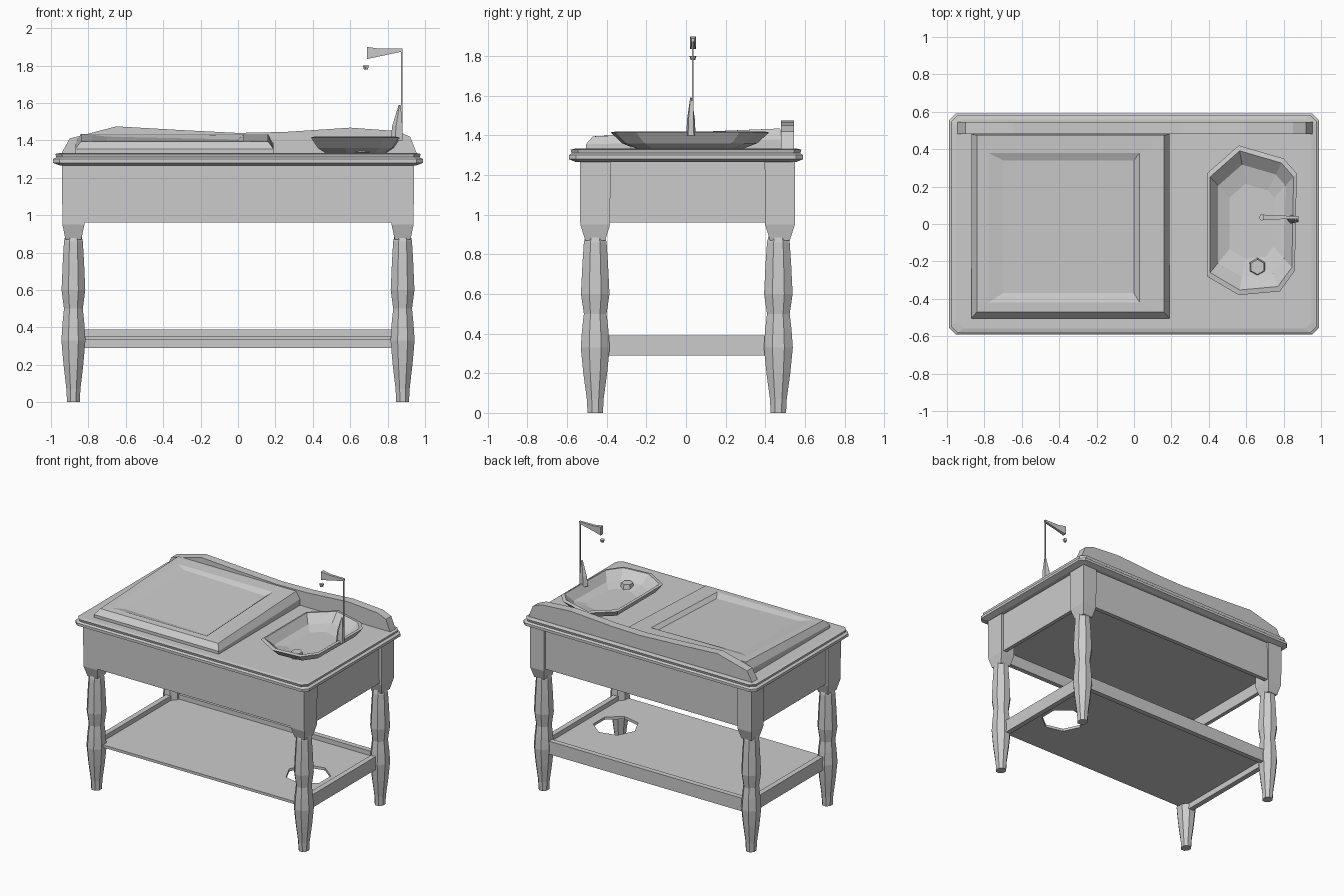
import bpy, bmesh, math

cube = bpy.data.objects.get("Cube")
if cube:
    bpy.data.objects.remove(cube, do_unlink=True)

grey = bpy.data.materials.new("plain grey")
grey.use_nodes = True
grey.diffuse_color = (0.6, 0.6, 0.6, 1)
grey.node_tree.nodes["Principled BSDF"].inputs["Base Color"].default_value = (0.6, 0.6, 0.6, 1)


def finish(name, bm):
    bmesh.ops.recalc_face_normals(bm, faces=bm.faces)
    mesh = bpy.data.meshes.new(name)
    bm.to_mesh(mesh)
    bm.free()
    mesh.materials.append(grey)
    obj = bpy.data.objects.new(name, mesh)
    bpy.context.collection.objects.link(obj)
    return obj


def loft(name, rings):
    """Skin a stack of equal-length point rings and cap both ends."""
    bm = bmesh.new()
    loops = [[bm.verts.new(p) for p in ring] for ring in rings]
    n = len(loops[0])
    for a, b in zip(loops, loops[1:]):
        for i in range(n):
            j = (i + 1) % n
            bm.faces.new((a[i], a[j], b[j], b[i]))
    bm.faces.new(loops[0][::-1])
    bm.faces.new(loops[-1])
    return finish(name, bm)


def rect(x0, x1, y0, y1, zf, zb=None, drop=0):
    """Rectangle ring, optionally higher at the back and dropped along x1."""
    zb = zf if zb is None else zb
    return [(x0, y0, zf), (x1, y0, zf - drop), (x1, y1, zb - drop), (x0, y1, zb)]


def box(name, x0, x1, y0, y1, z0, z1):
    return loft(name, [rect(x0, x1, y0, y1, z0), rect(x0, x1, y0, y1, z1)])


def disc(cx, cy, z, rx, ry, n=8):
    return [(cx + rx * math.cos((i + 0.5) * math.tau / n),
             cy + ry * math.sin((i + 0.5) * math.tau / n), z) for i in range(n)]


# Four turned legs with square upper blocks
LEG = [(0, 0.042), (0.07, 0.046), (0.2, 0.065), (0.33, 0.079), (0.42, 0.072), (0.5, 0.062),
       (0.6, 0.078), (0.75, 0.07), (0.86, 0.062), (0.92, 0.045)]
for side, sx in (("left", 1), ("right", -1)):
    for end, cy, cy_top in (("front", -0.458, -0.458), ("back", 0.466, 0.474)):
        cx = 0.88 * sx
        loft(f"{end}_{side}_leg", [disc(cx, cy, z, r * 0.88, r) for z, r in LEG])
        loft(f"{end}_{side}_leg_block",
             [rect(cx - w, cx + w, cy_top - d, cy_top + d, z)
              for z, w, d in ((0.87, 0.042, 0.05), (0.95, 0.059, 0.075), (1.28, 0.061, 0.077))])
    # Side rails and side aprons between the legs
    box(f"{side}_shelf_rail", 0.87 * sx - 0.02, 0.87 * sx + 0.02, -0.42, 0.42, 0.29, 0.39)
    box(f"{side}_apron", 0.905 * sx - 0.015, 0.905 * sx + 0.015, -0.5, 0.5, 0.96, 1.28)

# Front and back aprons with a recessed bottom panel
box("front_apron", -0.937, 0.937, -0.536, -0.5, 0.96, 1.28)
box("back_apron", -0.92, 0.92, 0.5, 0.534, 0.96, 1.28)
box("bottom_panel", -0.9, 0.9, -0.51, 0.51, 1.05, 1.07)

# Thin lower shelf with a worn opening, and its back rail
shelf = box("shelf", -0.87, 0.87, -0.47, 0.47, 0.335, 0.355)
cutter = loft("shelf_opening_cutter", [disc(0.63, -0.05, z, 0.16, 0.16, 7) for z in (0.2, 0.45)])
cutter.hide_render = True
cutter.hide_viewport = True
cut = shelf.modifiers.new("opening", 'BOOLEAN')
cut.operation = 'DIFFERENCE'
cut.object = cutter
box("back_shelf_rail", -0.86, 0.86, 0.45, 0.49, 0.29, 0.39)


# Table top with a moulded edge and clipped corners
def clipped(w, d, z, c=0.035):
    return [(-w + c, -d, z), (w - c, -d, z), (w, -d + c, z), (w, d - c, z),
            (w - c, d, z), (-w + c, d, z), (-w, d - c, z), (-w, -d + c, z)]


loft("table_top", [clipped(w, d, z) for w, d, z in
     ((0.95, 0.555, 1.265), (0.99, 0.59, 1.28), (0.99, 0.59, 1.3),
      (0.972, 0.577, 1.31), (0.977, 0.582, 1.328), (0.95, 0.56, 1.333))])

# Wavy back board
WAVE = [(-0.95, 1.32), (-0.9, 1.41), (-0.65, 1.475), (-0.3, 1.455), (0, 1.44), (0.25, 1.445),
        (0.6, 1.468), (0.85, 1.45), (0.92, 1.42), (0.96, 1.32)]
loft("back_board", [[(x, y, z) for x, z in WAVE] for y in (0.48, 0.545)])

# Sloping writing box with a recessed panel that dips to one side
loft("writing_box", [
    rect(-0.87, 0.19, -0.505, 0.48, 1.33),
    rect(-0.87, 0.19, -0.505, 0.48, 1.355, 1.38),
    rect(-0.84, 0.16, -0.47, 0.475, 1.395, 1.435),
    rect(-0.78, 0.03, -0.42, 0.38, 1.398, 1.43),
    rect(-0.7, 0.0, -0.37, 0.34, 1.39, 1.42, 0.015)])

# Angular basin with an open bowl
RIM = [(0.39, -0.28), (0.56, -0.38), (0.78, -0.36), (0.86, -0.25), (0.87, 0.27),
       (0.8, 0.35), (0.56, 0.42), (0.39, 0.27)]


def basin_ring(scale, z):
    return [(0.63 + (x - 0.63) * scale, 0.01 + (y - 0.01) * scale, z) for x, y in RIM]


loft("basin", [basin_ring(s, z) for s, z in
     ((0.6, 1.32), (0.85, 1.36), (1, 1.415), (0.93, 1.42), (0.75, 1.36), (0.5, 1.338))])
loft("drain", [disc(0.66, -0.23, z, r, r, 6) for z, r in ((1.335, 0.05), (1.375, 0.04))])

# Tap: flared foot, thin stem and tapering spout
loft("tap_foot", [disc(x, 0.025, z, r, r * 0.7, 5) for x, z, r in
     ((0.85, 1.4, 0.035), (0.855, 1.48, 0.03), (0.865, 1.59, 0.006))])
loft("tap_stem", [disc(0.875, 0.035, z, 0.005, 0.005, 4) for z in (1.4, 1.89)])
loft("tap_spout", [[(x, 0.035 - w, z0), (x, 0.035 + w, z0), (x, 0.035 + w, z1), (x, 0.035 - w, z1)]
     for x, w, z0, z1 in ((0.88, 0.008, 1.875, 1.89), (0.76, 0.01, 1.85, 1.89),
                          (0.69, 0.015, 1.835, 1.9))])
loft("spout_tip", [disc(0.685, 0.035, z, r, r, 5) for z, r in ((1.78, 0.012), (1.8, 0.018))])
